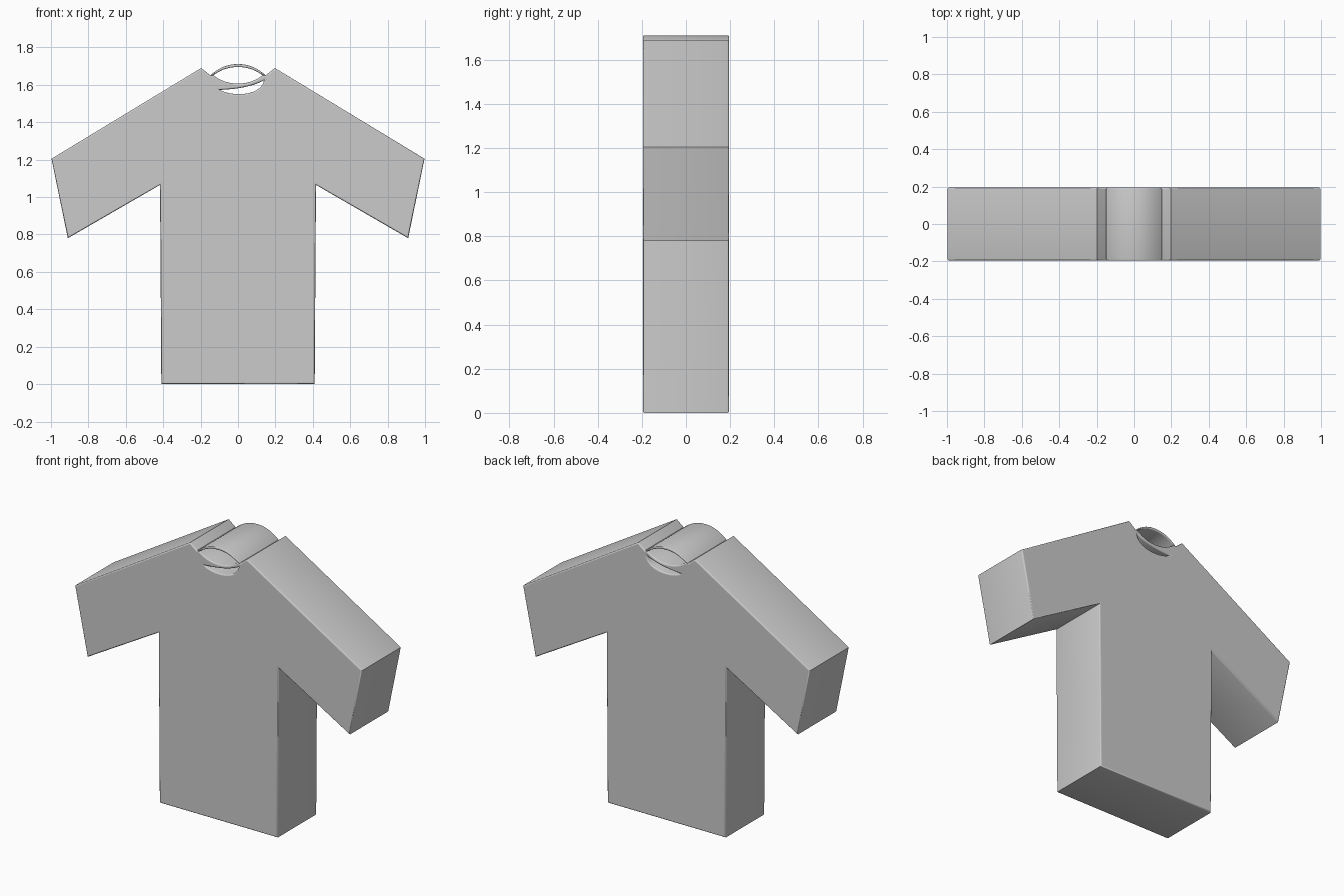
import bpy
import math

if "Cube" in bpy.data.objects:
    bpy.data.objects.remove(bpy.data.objects["Cube"])

HALF_DEPTH = 0.195


def extruded(name, loops, bevel):
    """Fill closed 2D loops (nested loops become holes), extrude along y, round the rims."""
    cu = bpy.data.curves.new(name, 'CURVE')
    cu.dimensions = '2D'
    cu.fill_mode = 'BOTH'
    cu.extrude = HALF_DEPTH - bevel
    cu.bevel_depth = bevel
    cu.bevel_resolution = 2
    cu.offset = -bevel
    for pts in loops:
        sp = cu.splines.new('POLY')
        sp.points.add(len(pts) - 1)
        for p, (x, z) in zip(sp.points, pts):
            p.co = (x, z, 0, 1)
        sp.use_cyclic_u = True
    ob = bpy.data.objects.new(name, cu)
    bpy.context.collection.objects.link(ob)
    bpy.ops.object.select_all(action='DESELECT')
    ob.select_set(True)
    bpy.context.view_layer.objects.active = ob
    ob.rotation_euler = (math.pi / 2, 0, 0)
    bpy.ops.object.convert(target='MESH')
    bpy.ops.object.transform_apply(rotation=True)
    bpy.ops.object.shade_smooth_by_angle(angle=math.radians(35))
    return bpy.context.object


def arc(half_width, z, height, n=24):
    """Bowed line from left to right."""
    out = []
    for i in range(n + 1):
        t = -1 + 2 * i / n
        out.append((t * half_width, z + height * (1 - abs(t) ** 2.2)))
    return out


def bezier(a, b, c, d, n=14):
    return [tuple(a[k] * (1 - t)**3 + 3 * b[k] * t * (1 - t)**2
                  + 3 * c[k] * t * t * (1 - t) + d[k] * t**3 for k in (0, 1))
            for t in (i / n for i in range(n + 1))]


# Shirt body with sleeves; the neckline is the lower half of the neck opening
side = [(0.15, 1.652), (0.197, 1.69), (0.997, 1.205),
        (0.91, 0.78), (0.417, 1.065), (0.41, 0.0)]
outline = arc(0.134, 1.652, -0.045) + side + [(-x, z) for x, z in reversed(side)]

# Crescent slot under the front collar
left, right = (-0.097, 1.573), (0.139, 1.624)
upper = bezier(left, (-0.01, 1.577), (0.07, 1.588), right)
lower = bezier(right, (0.125, 1.54), (-0.03, 1.535), left)
slot = upper + lower[1:-1]
extruded("shirt_body", [outline, slot], 0.008)

# Thin back collar band arching over the neck opening
band = arc(0.15, 1.649, 0.062) + arc(0.135, 1.649, 0.046)[::-1]
extruded("collar_band", [band], 0.005)
